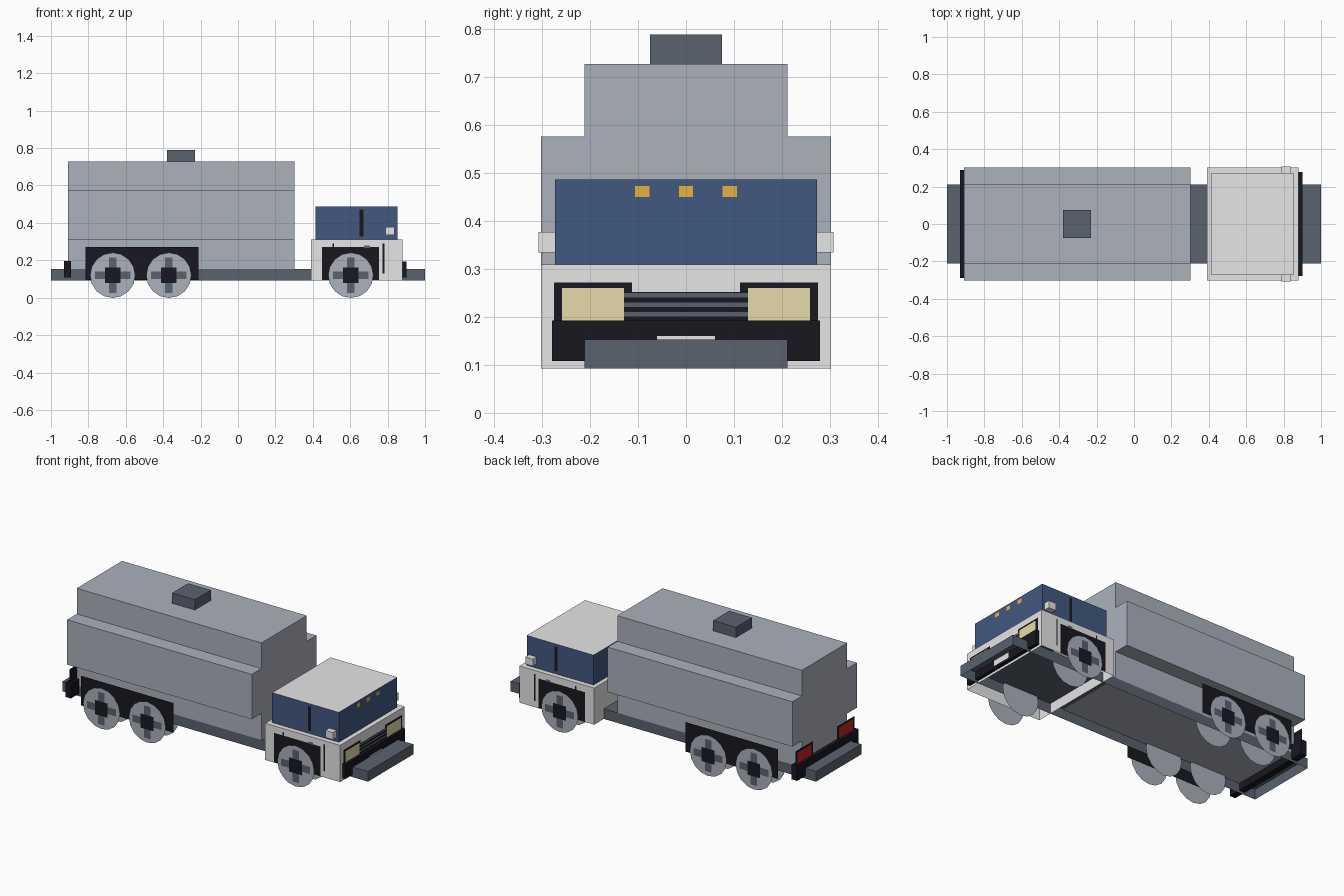
import bpy, bmesh, math
from mathutils import Matrix

cube = bpy.data.objects.get("Cube")
if cube:
    bpy.data.objects.remove(cube, do_unlink=True)


def material(name, hex_colour):
    def linear(c):
        return c / 12.92 if c <= 0.04045 else ((c + 0.055) / 1.055) ** 2.4
    rgb = [linear(b / 255) for b in bytes.fromhex(hex_colour)]
    m = bpy.data.materials.new(name)
    m.use_nodes = True
    m.diffuse_color = (*rgb, 1)
    m.node_tree.nodes["Principled BSDF"].inputs["Base Color"].default_value = (*rgb, 1)
    return m


tank_grey = material("tank grey", "ABB1BC")
frame_grey = material("frame grey", "5B626E")
black = material("black trim", "17171F")
cab_white = material("cab light grey", "E6E6E6")
blue = material("window blue", "425880")
cream = material("headlight cream", "E7DBAA")
amber = material("amber", "E7B240")
red = material("tail light red", "C4242A")


def finish(name, bm, mat):
    mesh = bpy.data.meshes.new(name)
    bm.to_mesh(mesh)
    bm.free()
    obj = bpy.data.objects.new(name, mesh)
    bpy.context.collection.objects.link(obj)
    mesh.materials.append(mat)
    return obj


def box(name, x, y, z, mat, open_bottom=False):
    """Box from (min, max) pairs, optionally without its underside."""
    bm = bmesh.new()
    bmesh.ops.create_cube(bm, size=1)
    if open_bottom:
        under = [f for f in bm.faces if f.calc_center_median().z < -0.4]
        bmesh.ops.delete(bm, geom=under, context="FACES_ONLY")
    for v in bm.verts:
        v.co = [sum(r) / 2 + c * (r[1] - r[0]) for r, c in zip((x, y, z), v.co)]
    return finish(name, bm, mat)


def panel(name, x, y, z, mat):
    """Flat upright sheet running from (x0, y0) to (x1, y1)."""
    bm = bmesh.new()
    corners = [(x[0], y[0], z[0]), (x[1], y[1], z[0]), (x[1], y[1], z[1]), (x[0], y[0], z[1])]
    bm.faces.new([bm.verts.new(c) for c in corners])
    return finish(name, bm, mat)


def side_panels(name, x, y, z, mat):
    """Sheets facing outwards on both flanks."""
    panel("right_" + name, x, (-y, -y), z, mat)
    panel("left_" + name, x[::-1], (y, y), z, mat)


def end_panels(name, x, y, z, mat):
    """Sheets facing along the length, mirrored across the centre line."""
    panel("left_" + name, (x, x), y, z, mat)
    panel("right_" + name, (x, x), (-y[1], -y[0]), z, mat)


# Chassis, open underneath
box("chassis", (-1, 1), (-0.212, 0.212), (0.093, 0.153), frame_grey, True)

# Tank body with a stepped cross-section
half = [(0.212, 0.15), (0.212, 0.31), (0.302, 0.31), (0.302, 0.576), (0.212, 0.576), (0.212, 0.728)]
section = half + [(-y, z) for y, z in reversed(half)]
bm = bmesh.new()
end = bm.faces.new([bm.verts.new((-0.908, y, z)) for y, z in section])
ext = bmesh.ops.extrude_face_region(bm, geom=[end])["geom"]
bmesh.ops.translate(bm, vec=(1.21, 0, 0), verts=[g for g in ext if isinstance(g, bmesh.types.BMVert)])
bmesh.ops.recalc_face_normals(bm, faces=bm.faces)
finish("tank_body", bm, tank_grey)
box("roof_hatch", (-0.38, -0.23), (-0.075, 0.075), (0.72, 0.789), frame_grey)

# Cab shell, open underneath
box("cab_base", (0.39, 0.88), (-0.302, 0.302), (0.093, 0.31), cab_white, True)

# Window block with a light roof
cab_top = box("cab_windows", (0.415, 0.852), (-0.273, 0.273), (0.308, 0.487), blue)
cab_top.data.materials.append(cab_white)
for p in cab_top.data.polygons:
    if p.normal.z > 0.9:
        p.material_index = 1

# Wheel housings
side_panels("rear_wheel_housing", (-0.815, -0.21), 0.304, (0.095, 0.27), black)
side_panels("front_wheel_housing", (0.45, 0.755), 0.304, (0.095, 0.27), black)

# Cab side trim and mirrors
side_panels("door_pillar", (0.65, 0.67), 0.2745, (0.327, 0.472), black)
side_panels("door_seam", (0.773, 0.782), 0.304, (0.13, 0.29), black)
side_panels("rear_door_seam", (0.505, 0.514), 0.304, (0.265, 0.29), black)
side_panels("door_handle", (0.675, 0.705), 0.305, (0.267, 0.28), frame_grey)
box("left_mirror", (0.788, 0.837), (0.265, 0.308), (0.335, 0.377), cab_white)
box("right_mirror", (0.788, 0.837), (-0.308, -0.265), (0.335, 0.377), cab_white)


# Wheels: an outer and an inner disc, with a cross and square hub outside
def disc(name, x, y, facing):
    bm = bmesh.new()
    turn = Matrix.Translation((x, y, 0.12)) @ Matrix.Rotation(-facing * math.pi / 2, 4, "X")
    bmesh.ops.create_circle(bm, cap_ends=True, segments=16, radius=0.121, matrix=turn)
    finish(name, bm, tank_grey)


for label, x in (("rear", -0.67), ("middle", -0.37), ("front", 0.603)):
    for side_name, s in (("left_", 1), ("right_", -1)):
        disc(side_name + label + "_wheel", x, 0.32 * s, s)
        disc(side_name + label + "_wheel_inner", x, 0.2 * s, -s)
    for part, w, h, y, mat in (("spoke_upright", 0.021, 0.095, 0.3212, frame_grey),
                               ("spoke_level", 0.095, 0.021, 0.3218, frame_grey),
                               ("hub", 0.042, 0.042, 0.323, black)):
        side_panels(label + "_wheel_" + part, (x - w, x + w), y, (0.12 - h, 0.12 + h), mat)

# Front bumper, grille and lights
box("front_bumper", (0.87, 0.9), (-0.279, 0.279), (0.108, 0.193), black)
panel("number_plate", (0.902, 0.902), (-0.06, 0.06), (0.12, 0.16), cab_white)
panel("grille", (0.882, 0.882), (-0.13, 0.13), (0.19, 0.252), black)
for i in range(3):
    z = 0.201 + i * 0.02
    panel("grille_bar", (0.884, 0.884), (-0.13, 0.13), (z, z + 0.009), frame_grey)
end_panels("headlight_frame", 0.883, (0.113, 0.275), (0.19, 0.272), black)
end_panels("headlight", 0.885, (0.129, 0.259), (0.193, 0.26), cream)
for y in (-0.091, 0, 0.091):
    panel("roof_marker", (0.854, 0.854), (y - 0.015, y + 0.015), (0.45, 0.473), amber)

# Rear bumper and tail lights
box("rear_bumper", (-0.93, -0.893), (-0.288, 0.288), (0.108, 0.195), black)
end_panels("tail_light_frame", -0.911, (0.275, 0.113), (0.19, 0.272), black)
end_panels("tail_light", -0.913, (0.259, 0.129), (0.195, 0.26), red)
